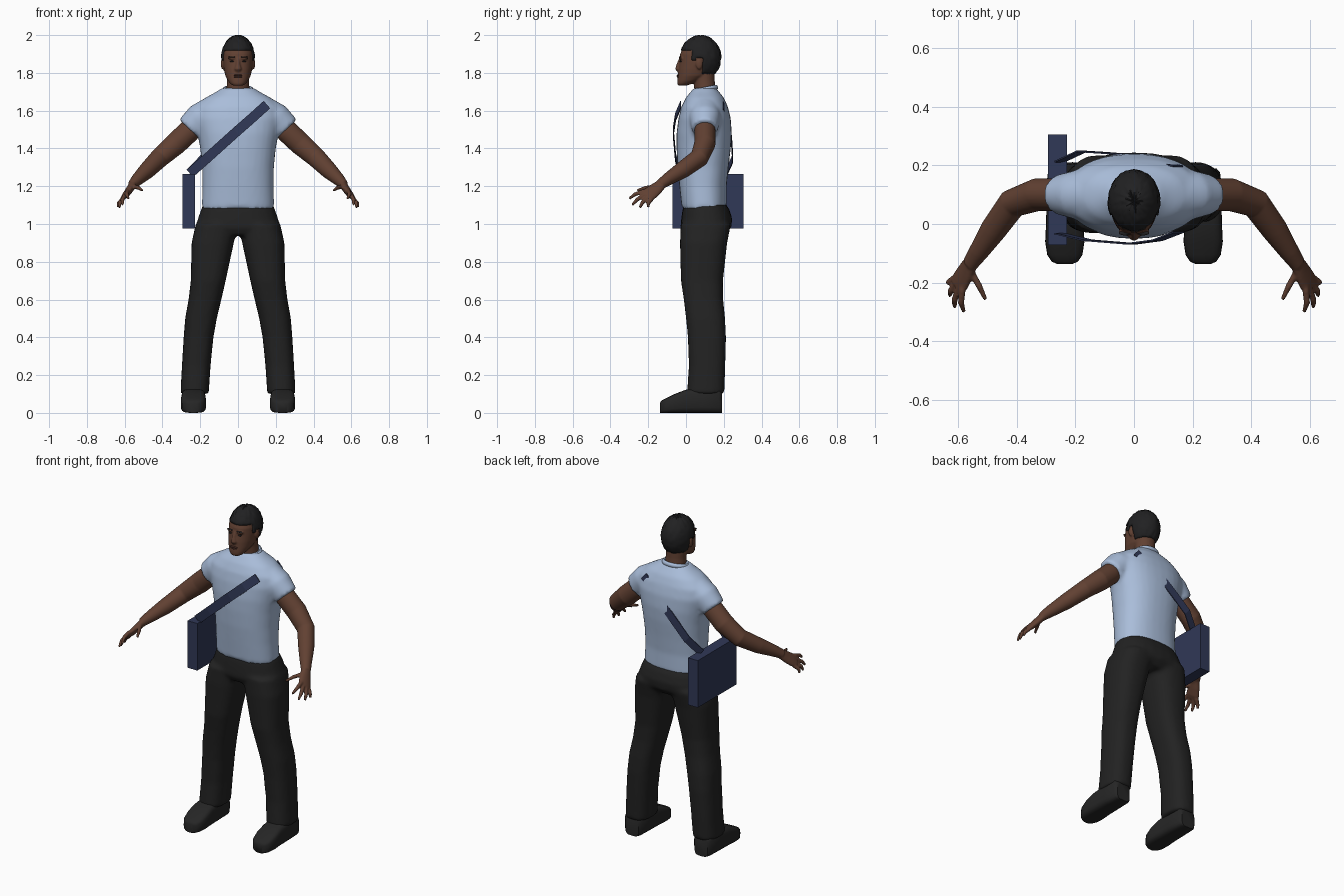
import bpy, bmesh, random
from math import sin, cos, pi
from mathutils import Vector, Matrix

random.seed(4)
if "Cube" in bpy.data.objects:
    bpy.data.objects.remove(bpy.data.objects["Cube"])


def material(name, r, g, b):
    m = bpy.data.materials.new(name)
    m.use_nodes = True
    m.diffuse_color = (r, g, b, 1)
    shader = m.node_tree.nodes["Principled BSDF"]
    shader.inputs["Base Color"].default_value = (r, g, b, 1)
    shader.inputs["Roughness"].default_value = 0.8
    return m


SKIN = material("brown skin", .12, .052, .032)
LIPS = material("dark lips", .075, .03, .022)
HAIR = material("black hair", .015, .015, .016)
SHIRT = material("pale blue cloth", .40, .51, .70)
PANTS = material("black trousers", .016, .016, .016)
SHOES = material("black shoes", .019, .019, .019)
BAG = material("navy bag", .030, .040, .095)

X, Y, Z = Vector((1, 0, 0)), Vector((0, 1, 0)), Vector((0, 0, 1))


def loft(bm, rings, ref=Y, axis=None, power=2.0, sides=24):
    """Skin rings given as (centre, radius across, radius along ref)."""
    loops = []
    for i, (c, ru, rv) in enumerate(rings):
        before, after = rings[max(i - 1, 0)][0], rings[min(i + 1, len(rings) - 1)][0]
        t = axis or (Vector(after) - Vector(before)).normalized()
        u = t.cross(ref).normalized()
        v = u.cross(t)
        loop = []
        for k in range(sides):
            a = 2 * pi * k / sides
            ca, sa = cos(a), sin(a)
            px = abs(ca) ** (2 / power) * (1 if ca > 0 else -1)
            py = abs(sa) ** (2 / power) * (1 if sa > 0 else -1)
            loop.append(bm.verts.new(Vector(c) + u * px * ru + v * py * rv))
        loops.append(loop)
    for a, b in zip(loops, loops[1:]):
        for k in range(sides):
            j = (k + 1) % sides
            bm.faces.new((a[k], a[j], b[j], b[k]))
    bm.faces.new(loops[0][::-1])
    bm.faces.new(loops[-1])


def level(rows, x=0):
    """Horizontal rings from (z, half width, front y, back y)."""
    return [((x, (f + b) / 2, z), w, (b - f) / 2) for z, w, f, b in rows]


def ball(bm, centre, size, segs=20):
    m = Matrix.Translation(centre) @ Matrix.Diagonal((*size, 1))
    bmesh.ops.create_uvsphere(bm, u_segments=segs, v_segments=segs // 2, radius=1, matrix=m)


def finish(name, bm, mat, smooth=True, voxel=0, relax=4, mirror=False):
    bmesh.ops.recalc_face_normals(bm, faces=bm.faces[:])
    mesh = bpy.data.meshes.new(name)
    bm.to_mesh(mesh)
    bm.free()
    mesh.materials.append(mat)
    ob = bpy.data.objects.new(name, mesh)
    bpy.context.collection.objects.link(ob)
    if voxel:
        r = ob.modifiers.new("blend", 'REMESH')
        r.mode, r.voxel_size, r.use_smooth_shade = 'VOXEL', voxel, True
        s = ob.modifiers.new("relax", 'SMOOTH')
        s.factor, s.iterations = .5, relax
    if mirror:
        ob.modifiers.new("mirror", 'MIRROR')
    if smooth:
        bpy.ops.object.select_all(action='DESELECT')
        ob.select_set(True)
        bpy.context.view_layer.objects.active = ob
        bpy.ops.object.shade_smooth_by_angle(angle=.8)
    return ob


# Shirt: torso and short sleeves blended together
bm = bmesh.new()
loft(bm, level([(1.08, .192, -.022, .215), (1.2, .188, -.035, .215), (1.3, .19, -.045, .225),
                (1.4, .2, -.05, .237), (1.48, .215, -.05, .242), (1.56, .235, -.04, .237),
                (1.62, .225, -.025, .222), (1.67, .17, 0, .2), (1.7, .115, .025, .175),
                (1.72, .085, .04, .16)]), axis=Z, power=2.3, sides=32)
for s in (1, -1):
    loft(bm, [((s * .14, .1, 1.595), .08, .085), ((s * .2, .1, 1.56), .082, .083),
              ((s * .255, .1, 1.5), .078, .068)])
finish("shirt", bm, SHIRT, voxel=.012, relax=5)

# Collar band
bm = bmesh.new()
tilt = Matrix.Rotation(.2, 3, 'X')
loops = []
for k in range(32):
    a = 2 * pi * k / 32
    out = Vector((cos(a), sin(a), 0))
    ring = [Vector((.073 * cos(a), .062 * sin(a), 0)) + out * .009 * cos(b) + Z * .013 * sin(b)
            for b in (i * pi / 4 for i in range(8))]
    loops.append([bm.verts.new(tilt @ p + Vector((0, .1, 1.712))) for p in ring])
for k in range(32):
    a, b = loops[k], loops[(k + 1) % 32]
    for i in range(8):
        bm.faces.new((a[i], a[(i + 1) % 8], b[(i + 1) % 8], b[i]))
finish("collar", bm, SHIRT)

# Trousers: hips and two legs
bm = bmesh.new()
loft(bm, level([(1.12, .175, 0, .2), (1.08, .195, -.018, .228), (1.03, .212, -.025, .245),
                (.98, .226, -.03, .24), (.94, .2, -.01, .2)]), axis=-Z, power=2.4)
for s in (1, -1):
    rings = []
    for z, outer, inner, f, b in ((1.0, .224, .004, -.028, .238), (.9, .246, .022, -.032, .218),
                                  (.7, .25, .065, -.027, .196), (.6, .262, .088, -.012, .197),
                                  (.5, .28, .112, 0, .207), (.4, .288, .13, .01, .212),
                                  (.25, .297, .145, .015, .208), (.1, .305, .155, .005, .203)):
        rings += level([(z, (outer - inner) / 2, f, b)], s * (outer + inner) / 2)
    loft(bm, rings, axis=-Z, power=2.5)
finish("trousers", bm, PANTS, voxel=.012)

# Shoes: lofted from heel to toe
bm = bmesh.new()
loft(bm, [((.236, y, h / 2), w, h / 2) for y, w, h in
          ((.19, .045, .11), (.175, .058, .13), (.09, .062, .135), (0, .064, .123),
           (-.06, .067, .1), (-.105, .06, .078), (-.128, .045, .066), (-.137, .025, .055))],
     ref=Z, axis=-Y, power=4, sides=20)
finish("shoes", bm, SHOES, mirror=True)

# Arms with hands
bm = bmesh.new()
loft(bm, [((.2, .1, 1.56), .05, .05), ((.26, .1, 1.49), .06, .056), ((.33, .1, 1.425), .06, .056),
          ((.415, .07, 1.35), .052, .05), ((.48, -.02, 1.285), .045, .045),
          ((.53, -.095, 1.238), .034, .034), ((.56, -.138, 1.208), .025, .028)])
loft(bm, [((.552, -.125, 1.215), .022, .027), ((.572, -.16, 1.185), .02, .037),
          ((.59, -.192, 1.16), .018, .042), ((.602, -.213, 1.147), .013, .038)])
fingers = [((.586, -.228, 1.172), (.59, -.268, 1.158), (.58, -.3, 1.135)),
           ((.596, -.217, 1.156), (.612, -.258, 1.13), (.612, -.285, 1.1)),
           ((.605, -.202, 1.142), (.626, -.23, 1.115), (.628, -.245, 1.086)),
           ((.612, -.184, 1.13), (.632, -.2, 1.11), (.634, -.2, 1.088)),
           ((.562, -.15, 1.2), (.528, -.212, 1.192), (.506, -.258, 1.178))]
for base, knuckle, tip in fingers:
    start = Vector(base).lerp(Vector((.575, -.165, 1.182)), .4)
    loft(bm, [(start, .011, .011), (base, .012, .012), (knuckle, .011, .011),
              (tip, .007, .007)], ref=X, sides=10)
finish("arms", bm, SKIN, voxel=.005, relax=3, mirror=True)

# Neck and head
bm = bmesh.new()
loft(bm, level([(1.62, .07, .04, .165), (1.7, .062, .045, .158), (1.76, .058, .04, .152),
                (1.83, .058, .03, .15)]), axis=Z)
loft(bm, level([(1.732, .024, -.04, 0), (1.742, .04, -.046, .03), (1.758, .053, -.046, .07),
                (1.785, .067, -.043, .12), (1.82, .075, -.04, .15), (1.86, .08, -.034, .17),
                (1.9, .08, -.031, .172), (1.94, .069, -.013, .16), (1.97, .048, .02, .13),
                (1.985, .03, .05, .11)]), axis=Z, power=2.25, sides=32)
# Nose, brow ridge and ears
loft(bm, [((0, -.03, 1.875), .008, .008), ((0, -.038, 1.845), .011, .012),
          ((0, -.042, 1.822), .019, .016), ((0, -.034, 1.81), .015, .012)], sides=12)
for s in (1, -1):
    ball(bm, (s * .083, .07, 1.848), (.008, .018, .03), 14)
    ball(bm, (s * .03, -.027, 1.878), (.026, .012, .007), 14)
finish("head", bm, SKIN, voxel=.005, relax=3)

# Lips, eyes and brows
bm = bmesh.new()
for z in (1.787, 1.779):
    ball(bm, (0, -.04, z), (.024, .01, .005), 14)
finish("lips", bm, LIPS)
bm = bmesh.new()
for s in (1, -1):
    ball(bm, (s * .031, -.027, 1.861), (.012, .008, .004), 12)
    ball(bm, (s * .032, -.031, 1.884), (.02, .008, .003), 12)
finish("eyes_and_brows", bm, HAIR)


# Hair: cap trimmed along the hairline and around the ears
def hairline(y):
    if y < .03:
        return 1.918
    if y < .055:
        return 1.862
    return 1.885 if y < .09 else 1.795


bm = bmesh.new()
ball(bm, (0, .077, 1.88), (.089, .109, .119), 56)
bmesh.ops.delete(bm, geom=[f for f in bm.faces if f.calc_center_median().z <
                           hairline(f.calc_center_median().y)], context='FACES')
for v in bm.verts:
    v.co += (v.co - Vector((0, .077, 1.88))) * random.uniform(-.025, .025)
hair = finish("hair", bm, HAIR)
thick = hair.modifiers.new("thickness", 'SOLIDIFY')
thick.thickness, thick.offset = .012, -1

# Shoulder bag
bm = bmesh.new()
bmesh.ops.create_cube(bm, size=1, matrix=Matrix.Translation((-.261, .117, 1.12)) @
                      Matrix.Diagonal((.066, .376, .29, 1)))
finish("bag", bm, BAG, smooth=False)


# Bag straps: flat ribbons across chest and back
def strap(name, path, half):
    ribbon = bmesh.new()
    side = Vector((-.66, 0, .75)) * half
    pairs = [[ribbon.verts.new(Vector(p) + side * d) for d in (-1, 1)] for p in path]
    for a, b in zip(pairs, pairs[1:]):
        ribbon.faces.new((a[0], a[1], b[1], b[0]))
    ob = finish(name, ribbon, BAG, smooth=False)
    ob.modifiers.new("thickness", 'SOLIDIFY').thickness = .005


strap("front_strap", [(-.255, -.035, 1.268), (-.16, -.058, 1.352), (-.01, -.07, 1.487),
                      (.08, -.058, 1.566), (.153, -.03, 1.632)], .026)
strap("back_strap", [(-.255, .215, 1.268), (-.18, .25, 1.345), (-.1, .245, 1.42),
                     (.02, .235, 1.53), (.08, .215, 1.57), (.15, .2, 1.63)], .026)
